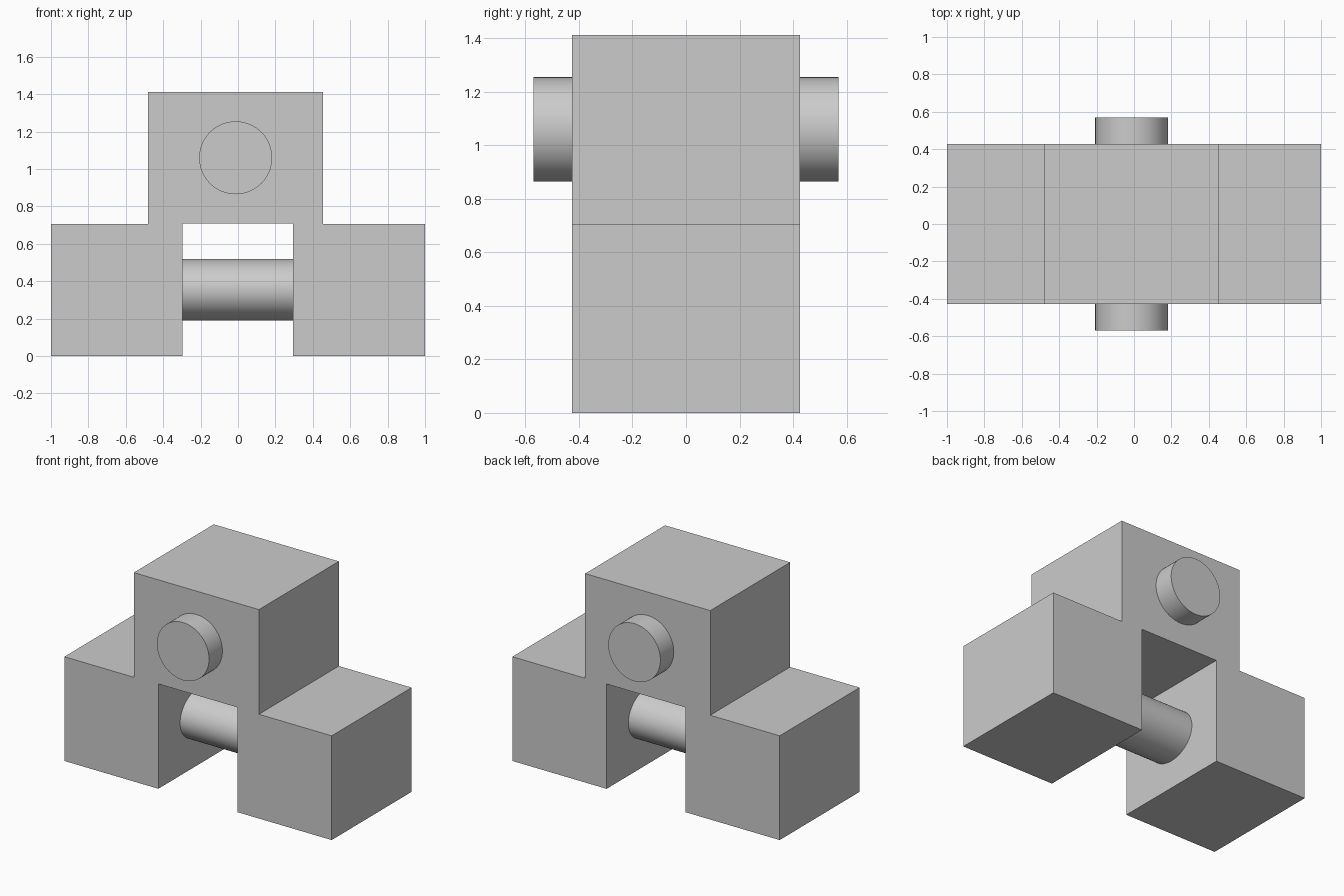
import bpy
import bmesh
from math import pi

cube = bpy.data.objects.get("Cube")
if cube:
    bpy.data.objects.remove(cube, do_unlink=True)

HALF_DEPTH = 0.427
STEP_Z, TOP_Z = 0.705, 1.413
TOWER_X = -0.0125

grey = bpy.data.materials.new("plain grey")
grey.use_nodes = True
grey.diffuse_color = (0.6, 0.6, 0.6, 1)
grey.node_tree.nodes["Principled BSDF"].inputs["Base Color"].default_value = (0.6, 0.6, 0.6, 1)


def extruded_profile(name, points, half_depth):
    """Solid made by sweeping an x-z outline along y."""
    bm = bmesh.new()
    face = bm.faces.new([bm.verts.new((x, -half_depth, z)) for x, z in points])
    swept = bmesh.ops.extrude_face_region(bm, geom=[face], use_keep_orig=True)
    moved = [g for g in swept["geom"] if isinstance(g, bmesh.types.BMVert)]
    bmesh.ops.translate(bm, verts=moved, vec=(0, 2 * half_depth, 0))
    bmesh.ops.recalc_face_normals(bm, faces=bm.faces)
    mesh = bpy.data.meshes.new(name)
    bm.to_mesh(mesh)
    bm.free()
    obj = bpy.data.objects.new(name, mesh)
    bpy.context.collection.objects.link(obj)
    mesh.materials.append(grey)
    return obj


def rod(name, location, rotation, radius, length, squash=1.0):
    """Smooth round bar; squash flattens it along its local x."""
    bpy.ops.mesh.primitive_cylinder_add(vertices=64, radius=radius, depth=length,
                                        location=location, rotation=rotation)
    obj = bpy.context.object
    obj.name = name
    obj.scale.x = squash
    bpy.ops.object.transform_apply(location=False, rotation=True, scale=True)
    bpy.ops.object.shade_smooth_by_angle()
    obj.data.materials.append(grey)
    return obj


# Two feet bridged by a central tower
extruded_profile("body", [
    (-1, 0), (-0.297, 0), (-0.297, STEP_Z + 0.004), (0.295, STEP_Z + 0.004),
    (0.295, 0), (1, 0), (1, STEP_Z), (TOWER_X + 0.468, STEP_Z),
    (TOWER_X + 0.468, TOP_Z), (TOWER_X - 0.468, TOP_Z),
    (TOWER_X - 0.468, STEP_Z), (-1, STEP_Z)], HALF_DEPTH)

# Round bosses on the front and back of the tower
for name, side in (("front_boss", -1), ("back_boss", 1)):
    rod(name, (TOWER_X, side * 0.485, 1.06), (pi / 2, 0, 0), 0.195, 0.17)

# Axle joining the inner walls of the feet
rod("axle", (0, 0, 0.355), (0, pi / 2, 0), 0.195, 0.64, squash=0.165 / 0.195)
